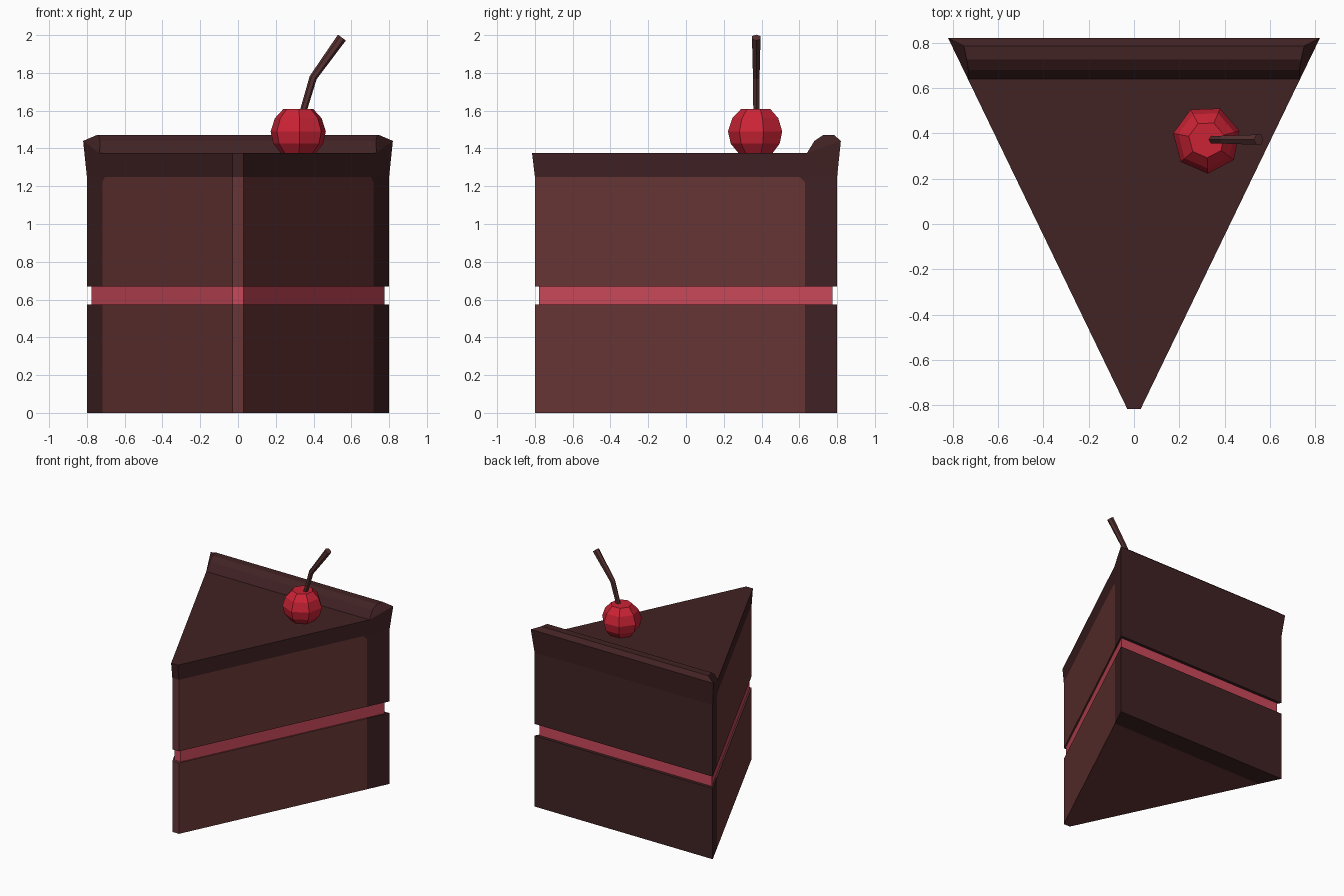
import bpy, bmesh, math
from mathutils import Vector

if "Cube" in bpy.data.objects:
    bpy.data.objects.remove(bpy.data.objects["Cube"])


def material(name, rgb):
    m = bpy.data.materials.new(name)
    m.diffuse_color = (*rgb, 1)
    m.use_nodes = True
    m.node_tree.nodes["Principled BSDF"].inputs["Base Color"].default_value = m.diffuse_color
    return m


SPONGE = material("sponge brown", (0.140, 0.036, 0.036))
FROST = material("dark chocolate", (0.053, 0.0160, 0.0175))
FILL = material("berry filling", (0.590, 0.066, 0.100))
CHERRY = material("cherry red", (0.600, 0.017, 0.036))
STEM = material("stem brown", (0.095, 0.031, 0.031))


def finish(name, bm, mats):
    bmesh.ops.recalc_face_normals(bm, faces=bm.faces)
    me = bpy.data.meshes.new(name)
    bm.to_mesh(me)
    bm.free()
    for m in mats:
        me.materials.append(m)
    ob = bpy.data.objects.new(name, me)
    bpy.context.collection.objects.link(ob)
    return ob


def w(y):
    """Half width of the wedge at depth y."""
    return 0.03 + 0.77 * (y + 0.8) / 1.6


def mirrored_wedge(name, pts, sides, ring, mats):
    """Side outline pts (x, y, z) mirrored in x. sides: (indices, material);
    ring: (start, end, material) strips joining left and right."""
    bm = bmesh.new()
    right = [bm.verts.new(p) for p in pts]
    left = [bm.verts.new((-x, y, z)) for x, y, z in pts]
    for idx, mat in sides:
        for vs in (right, left):
            bm.faces.new([vs[i] for i in idx]).material_index = mat
    for a, b, mat in ring:
        bm.faces.new([right[a], right[b], left[b], left[a]]).material_index = mat
    return finish(name, bm, mats)


# lower cake layer with frosted back (0 = sponge, 1 = frosting)
low = [(w(y), y, z) for y, z in
       [(-.8, 0), (.63, 0), (.8, 0), (.8, .575), (.63, .575), (-.8, .575)]]
mirrored_wedge("lower_layer", low,
               [((0, 1, 4, 5), 0), ((1, 2, 3, 4), 1)],
               [(0, 1, 0), (1, 2, 1), (2, 3, 1), (3, 4, 1), (4, 5, 0), (5, 0, 0)],
               [SPONGE, FROST])

# berry filling, slightly inset
fill = [(.028, -.777, .575), (.775, .775, .575), (.775, .775, .67), (.028, -.777, .67)]
mirrored_wedge("filling", fill, [((0, 1, 2, 3), 0)], [(1, 2, 0), (3, 0, 0)], [FILL])

# upper layer with flared frosting cap and raised back rim
up = [(w(-.8), -.8, .67), (w(.63), .63, .67), (.8, .8, .67), (.8, .8, 1.25),
      (.82, .82, 1.44), (.75, .785, 1.47), (.738, .725, 1.47), (.73, .68, 1.44),
      (.733, .64, 1.375), (.03, -.815, 1.375), (w(-.8), -.8, 1.25),
      (w(.60), .60, 1.25), (w(.63), .63, 1.22)]
mirrored_wedge("upper_layer", up,
               [((0, 1, 12, 11, 10), 0), ((1, 2, 3, 11, 12), 1),
                ((10, 11, 3, 8, 9), 1), ((3, 4, 8), 1), ((4, 5, 6, 7, 8), 1)],
               [(0, 1, 0)] + [(i, i + 1, 1) for i in range(1, 10)] + [(10, 0, 0)],
               [SPONGE, FROST])


def tube(name, rings, sides, turn, mat):
    """Loft of polygon rings: (centre, axis, radius)."""
    bm = bmesh.new()
    loops = []
    for c, axis, r in rings:
        q = Vector((0, 0, 1)).rotation_difference(Vector(axis))
        loop = []
        for i in range(sides):
            a = turn + math.tau * i / sides
            loop.append(bm.verts.new(
                Vector(c) + q @ Vector((r * math.cos(a), r * math.sin(a), 0))))
        loops.append(loop)
    for lo, hi in zip(loops, loops[1:]):
        for i in range(sides):
            j = (i + 1) % sides
            bm.faces.new([lo[i], lo[j], hi[j], hi[i]])
    bm.faces.new(loops[0])
    bm.faces.new(loops[-1])
    return finish(name, bm, [mat])


# low-poly cherry sitting on the cap
up_axis = (0, 0, 1)
tube("cherry", [((.32, .372, z), up_axis, r) for z, r in
                [(1.37, .09), (1.425, .135), (1.49, .15), (1.56, .127), (1.61, .08)]],
     7, math.radians(15), CHERRY)

# bent stem, wider at its tip
tube("cherry_stem", [((.343, .372, 1.59), (.3, 0, 1), .018),
                     ((.398, .372, 1.775), (.45, 0, 1), .02),
                     ((.55, .372, 1.987), (.6, 0, .8), .026)],
     6, 0, STEM)
